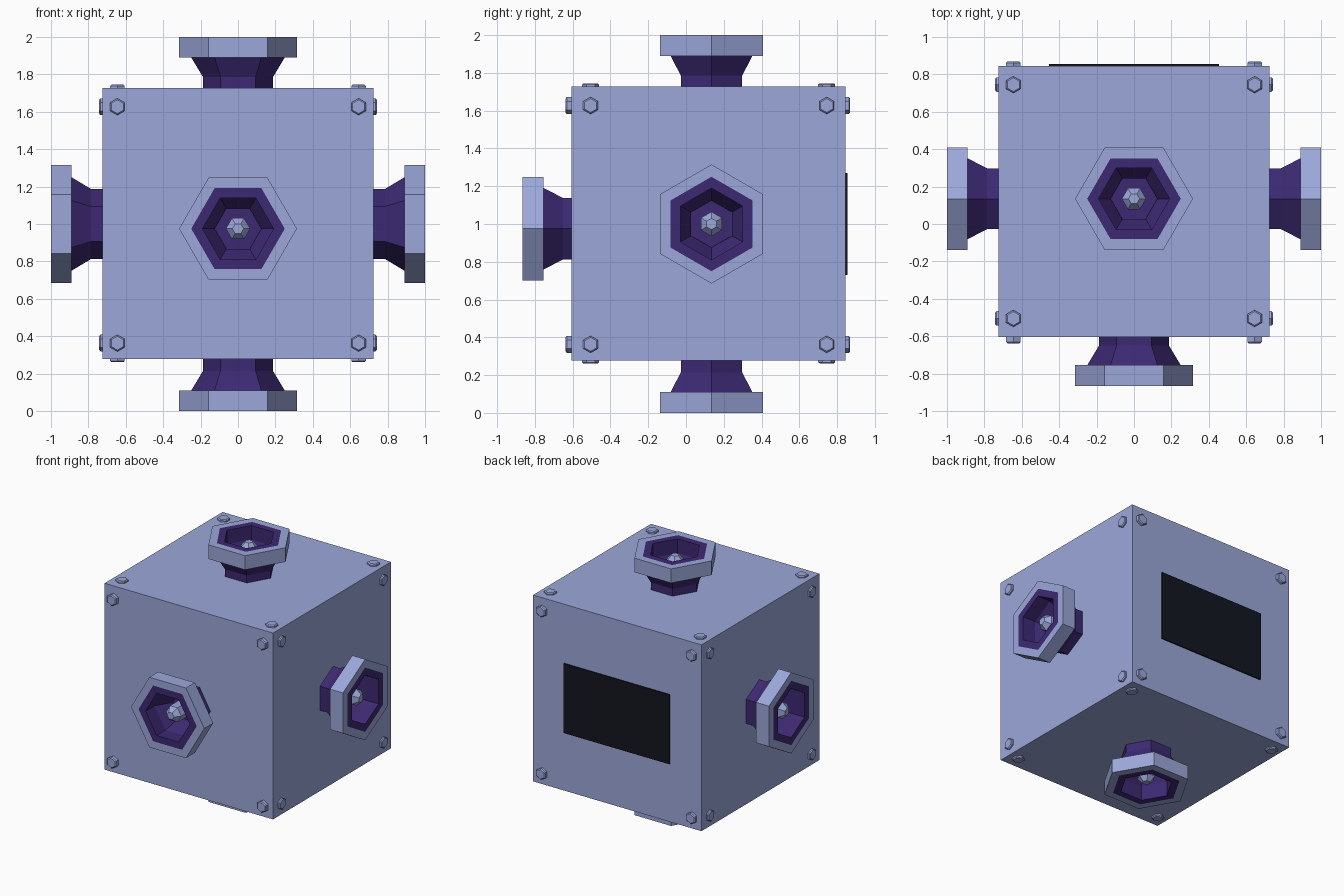
import bpy, bmesh
from math import cos, sin, pi, radians
from mathutils import Matrix, Vector

if "Cube" in bpy.data.objects:
    bpy.data.objects.remove(bpy.data.objects["Cube"])


def material(name, rgb):
    m = bpy.data.materials.new(name)
    m.diffuse_color = (*rgb, 1)
    m.use_nodes = True
    m.node_tree.nodes["Principled BSDF"].inputs["Base Color"].default_value = m.diffuse_color
    return m


STEEL = material("blue_steel", (0.33, 0.39, 0.70))
PURPLE = material("purple", (0.046, 0.022, 0.17))
BLACK = material("black", (0.006, 0.008, 0.014))


def add_object(name, bm, mat, matrix=Matrix()):
    bmesh.ops.recalc_face_normals(bm, faces=bm.faces)
    me = bpy.data.meshes.new(name)
    bm.to_mesh(me)
    bm.free()
    me.materials.append(mat)
    ob = bpy.data.objects.new(name, me)
    ob.matrix_world = matrix
    bpy.context.collection.objects.link(ob)
    return ob


def box(name, lo, hi, mat):
    bm = bmesh.new()
    bmesh.ops.create_cube(bm, size=1)
    for v in bm.verts:
        v.co = [a + (b - a) * (c + 0.5) for a, b, c in zip(lo, hi, v.co)]
    return add_object(name, bm, mat)


def hex_lathe(name, profile, mat, matrix, loop=False, phase=0.0):
    """Six-sided sweep of (radius, height) points; ends capped unless looped."""
    bm = bmesh.new()
    rings = [[bm.verts.new((r * cos(phase + i * pi / 3), r * sin(phase + i * pi / 3), z))
              for i in range(6)] for r, z in profile]
    pairs = list(zip(rings, rings[1:]))
    if loop:
        pairs.append((rings[-1], rings[0]))
    else:
        bm.faces.new(rings[0])
        bm.faces.new(rings[-1])
    for a, b in pairs:
        for i in range(6):
            j = (i + 1) % 6
            bm.faces.new((a[i], a[j], b[j], b[i]))
    return add_object(name, bm, mat, matrix)


# Main cube and dark screen on the back
X, Y0, Y1, Z0, Z1 = 0.725, -0.605, 0.845, 0.278, 1.728
box("body", (-X, Y0, Z0), (X, Y1, Z1), STEEL)
box("back_screen", (-0.455, Y1 - 0.02, 0.73), (0.455, 0.855, 1.27), BLACK)

# Orientation of each side: local +z points outwards
TURN = {
    "front": Matrix.Rotation(radians(90), 4, 'X'),
    "back": Matrix.Rotation(radians(-90), 4, 'X'),
    "right": Matrix.Rotation(radians(90), 4, 'Y'),
    "left": Matrix.Rotation(radians(-90), 4, 'Y'),
    "top": Matrix(),
    "bottom": Matrix.Rotation(pi, 4, 'X'),
}

# Hexagonal ports: collar, flared tube with a closed floor, central pin
for side in ("front", "right", "left", "top", "bottom"):
    z = 0.975 if side == "front" else 1.0
    m = Matrix.Translation((0, 0.135, z)) @ TURN[side]
    hex_lathe(side + "_port_collar",
              [(0.25, 0.89), (0.315, 0.89), (0.315, 1.0), (0.25, 1.0)], STEEL, m, loop=True)
    hex_lathe(side + "_port_tube",
              [(0.187, 0.70), (0.187, 0.785), (0.25, 0.89), (0.25, 1.0),
               (0.19, 1.0), (0.19, 0.89), (0.125, 0.785), (0.125, 0.755)], PURPLE, m)
    hex_lathe(side + "_port_pin",
              [(0.065, 0.75), (0.065, 0.925), (0.03, 0.965)], STEEL, m)

# Chamfered hex bolts in the corners of all six faces
BX, BY, BZ = 0.645, 0.625, 0.632
CENTRE = Vector((0, 0.12, 0.995))
SEAT = {"front": (1, Y0, -0.638), "back": (1, Y1, 0.869),
        "right": (0, X, 0.742), "left": (0, -X, -0.742),
        "top": (2, Z1, 1.745), "bottom": (2, Z0, 0.261)}
for side, (axis, seat, outer) in SEAT.items():
    h = abs(outer - seat)
    phase = 0 if axis == 0 else pi / 6
    n = 0
    for s in (-1, 1):
        for t in (-1, 1):
            n += 1
            offset = {0: (0, s * BY, t * BZ), 1: (s * BX, 0, t * BZ), 2: (s * BX, t * BY, 0)}[axis]
            pos = CENTRE + Vector(offset)
            pos[axis] = seat
            hex_lathe(f"{side}_bolt_{n}",
                      [(0.045, -0.01), (0.045, h - 0.007), (0.037, h)], STEEL,
                      Matrix.Translation(pos) @ TURN[side], phase=phase)
